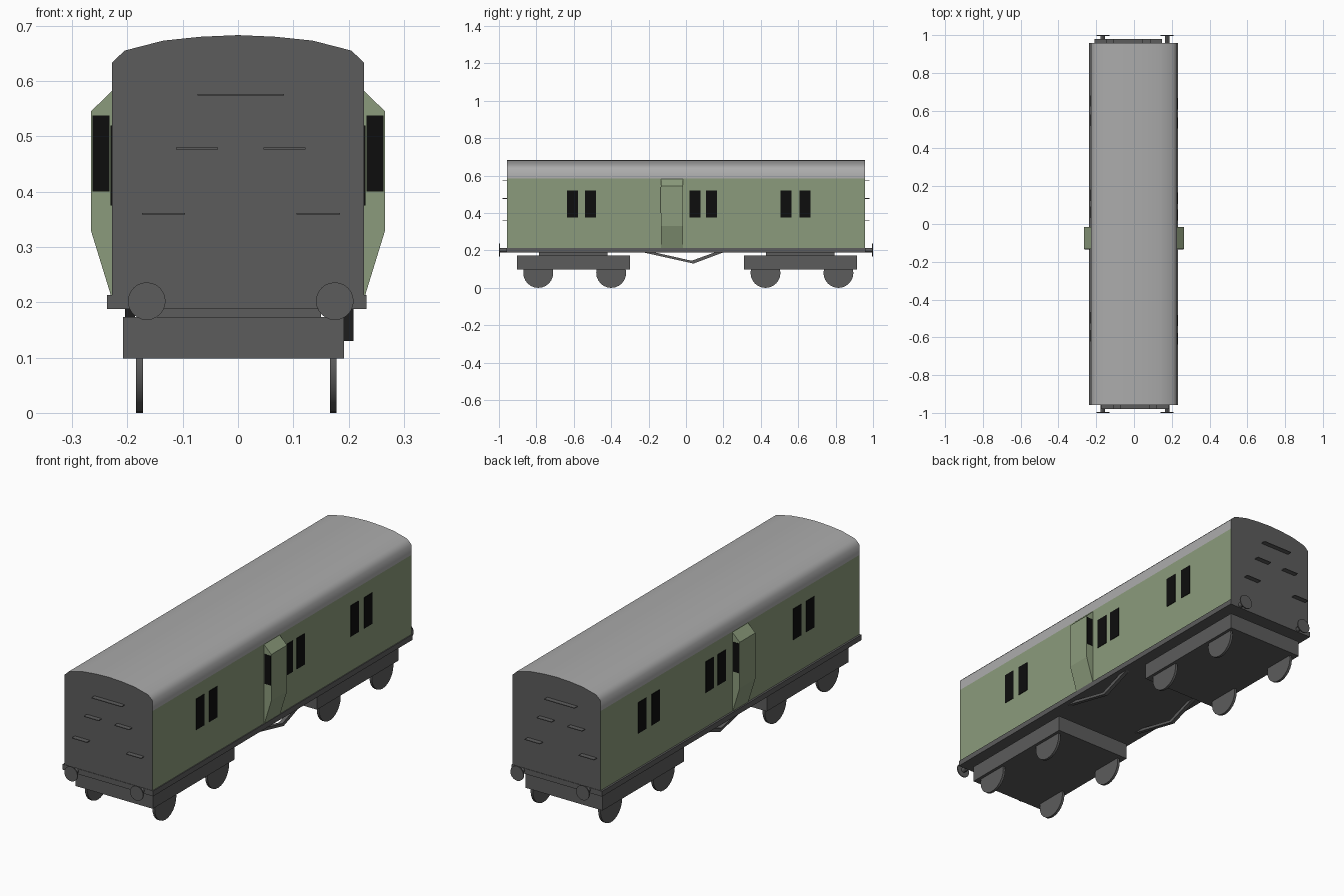
import bpy, bmesh, math

if "Cube" in bpy.data.objects:
    bpy.data.objects.remove(bpy.data.objects["Cube"])


def material(name, r, g, b):
    m = bpy.data.materials.new(name)
    m.diffuse_color = (r, g, b, 1)
    m.use_nodes = True
    m.node_tree.nodes["Principled BSDF"].inputs["Base Color"].default_value = m.diffuse_color
    return m


GREEN = material("sage_green", 0.26, 0.33, 0.20)
DARK = material("dark_grey", 0.107, 0.107, 0.107)
ROOF = material("roof_grey", 0.41, 0.41, 0.41)
BLACK = material("window_black", 0.004, 0.004, 0.004)


def finish(name, bm, *mats):
    bmesh.ops.recalc_face_normals(bm, faces=bm.faces)
    me = bpy.data.meshes.new(name)
    bm.to_mesh(me)
    bm.free()
    for m in mats:
        me.materials.append(m)
    ob = bpy.data.objects.new(name, me)
    bpy.context.collection.objects.link(ob)
    return ob


def smooth(ob, degrees):
    bpy.ops.object.select_all(action='DESELECT')
    ob.select_set(True)
    bpy.context.view_layer.objects.active = ob
    bpy.ops.object.shade_smooth_by_angle(angle=math.radians(degrees))


def box(name, x, y, z, mat):
    """Box from (min, max) pairs."""
    bm = bmesh.new()
    bmesh.ops.create_cube(bm, size=1)
    for v in bm.verts:
        v.co = [lo + (c + 0.5) * (hi - lo) for c, (lo, hi) in zip(v.co, (x, y, z))]
    return finish(name, bm, mat)


def extrude(name, points, axis, lo, hi, *mats):
    """Outline extruded along x (points are y, z) or along y (points are x, z)."""
    bm = bmesh.new()
    co = (lambda a, b: (lo, a, b)) if axis == 'x' else (lambda a, b: (a, lo, b))
    face = bm.faces.new([bm.verts.new(co(a, b)) for a, b in points])
    new = bmesh.ops.extrude_face_region(bm, geom=[face])["geom"]
    step = (hi - lo, 0, 0) if axis == 'x' else (0, hi - lo, 0)
    bmesh.ops.translate(bm, vec=step, verts=[g for g in new if isinstance(g, bmesh.types.BMVert)])
    return finish(name, bm, *mats)


def disc(name, axis, cx, cy, cz, r, lo, hi, sides=24):
    pts = [(2 * math.pi * i / sides) for i in range(sides)]
    base = cy if axis == 'x' else cx
    ob = extrude(name, [(base + r * math.cos(t), cz + r * math.sin(t)) for t in pts],
                 axis, lo, hi, DARK)
    smooth(ob, 30)


# Carriage body with curved roof; colours by direction and height
half = [(0.228, 0.212), (0.228, 0.585), (0.228, 0.633), (0.205, 0.655),
        (0.135, 0.673), (0.068, 0.680)]
outline = half + [(0, 0.683)] + [(-x, z) for x, z in reversed(half)]
body = extrude("body", outline, 'y', -0.957, 0.957, GREEN, DARK, ROOF)
for f in body.data.polygons:
    if abs(f.normal.y) > 0.5 or f.normal.z < -0.5:
        f.material_index = 1
    elif f.center.z > 0.585:
        f.material_index = 2
smooth(body, 60)

# Underframe floor
box("underframe", (-0.237, 0.232), (-0.959, 0.959), (0.188, 0.213), DARK)

# Side windows, lookout bays and their end windows, truss rods
for side, s in (("right", 1), ("left", -1)):
    shift = 0 if s > 0 else 0.015
    for i, y in enumerate((-0.607, -0.511, 0.048, 0.137, 0.535, 0.636)):
        box(f"{side}_window_{i + 1}", tuple(sorted((s * 0.225, s * 0.2305))),
            (y + shift - 0.03, y + shift + 0.03), (0.375, 0.52), BLACK)
    y0, y1 = -0.133, -0.017
    extrude(f"{side}_lookout",
            [(s * 0.22, 0.213), (s * 0.23, 0.213), (s * 0.266, 0.33),
             (s * 0.266, 0.545), (s * 0.228, 0.582), (s * 0.22, 0.582)],
            'y', y0, y1, GREEN)
    for end, y in (("front", y0), ("back", y1)):
        box(f"{side}_lookout_{end}_window", tuple(sorted((s * 0.232, s * 0.263))),
            (y - 0.002, y + 0.002), (0.40, 0.538), BLACK)
    cx = 0.2 if s > 0 else -0.195
    extrude(f"{side}_truss_rod",
            [(-0.23, 0.19), (0.04, 0.13), (0.20, 0.19), (0.155, 0.19),
             (0.03, 0.145), (-0.17, 0.19)], 'x', cx - 0.009, cx + 0.009, DARK)

# Bogies, pivot blocks and wheels
for end, c, axles in (("front", -0.602, (-0.79, -0.40)), ("back", 0.612, (0.425, 0.815))):
    box(f"{end}_bogie", (-0.208, 0.192), (c - 0.302, c + 0.302), (0.098, 0.173), DARK)
    box(f"{end}_pivot", (-0.15, 0.15), (c - 0.183, c + 0.183), (0.17, 0.19), DARK)
    for i, y in enumerate(axles):
        for side, x in (("left", -0.178), ("right", 0.172)):
            disc(f"{end}_{side}_wheel_{i + 1}", 'x', 0, y, 0.08, 0.08, x - 0.006, x + 0.006)

# End steps and buffers
for end, s, off in (("front", -1, 0.005), ("back", 1, -0.03)):
    steps = [(0, 0.575, 0.078), (-0.079, 0.478, 0.038), (0.079, 0.478, 0.038),
             (-0.14, 0.36, 0.039), (0.14, 0.36, 0.039)]
    for i, (x, z, w) in enumerate(steps):
        box(f"{end}_step_{i + 1}", (off + x - w, off + x + w),
            tuple(sorted((s * 0.95, s * 0.98))), (z - 0.0015, z + 0.0015), DARK)
    for side, x in (("left", -0.165), ("right", 0.175)):
        disc(f"{end}_{side}_buffer_shaft", 'y', x, 0, 0.202, 0.012, s * 0.95, s * 0.997, 12)
        disc(f"{end}_{side}_buffer_head", 'y', x, 0, 0.202, 0.034, s * 0.995, s * 1.0)
